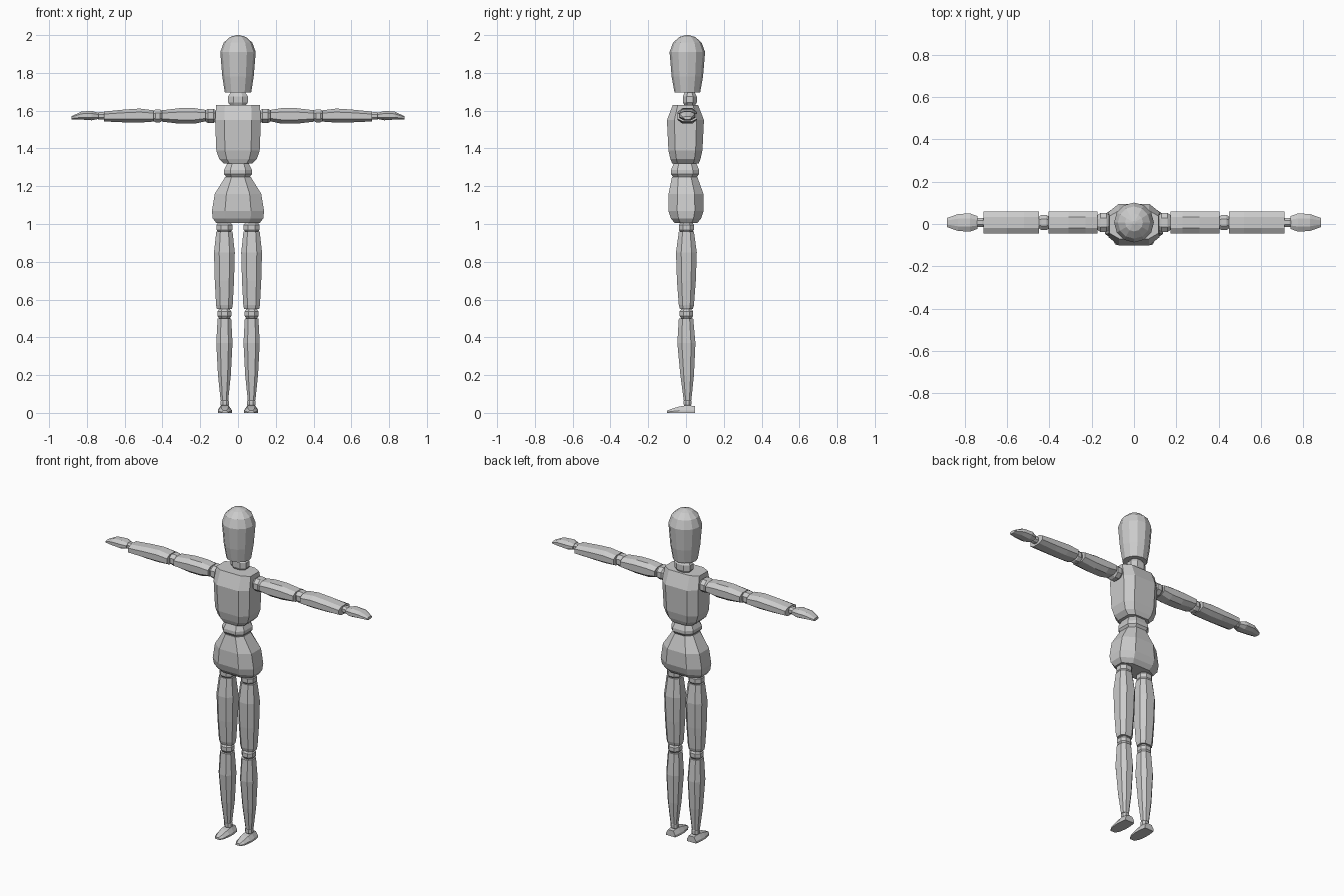
import bpy
import bmesh
import math

default_cube = bpy.data.objects.get("Cube")
if default_cube:
    bpy.data.objects.remove(default_cube, do_unlink=True)

grey = bpy.data.materials.new("plain grey")
grey.use_nodes = True
colour = (0.6, 0.6, 0.6, 1)
grey.diffuse_color = colour
grey.node_tree.nodes["Principled BSDF"].inputs["Base Color"].default_value = colour


def octagon(flat):
    """Chamfered square; flat is the share of each side left uncut."""
    return [(1, -flat), (1, flat), (flat, 1), (-flat, 1),
            (-1, flat), (-1, -flat), (-flat, -1), (flat, -1)]


def circle(sides):
    angles = [math.tau * i / sides for i in range(sides)]
    return [(math.sin(a), -math.cos(a)) for a in angles]


def loft(name, axis, section, stations, location=(0, 0, 0), side=1):
    """Skin a section along an axis.

    Each station is (distance, half width, half depth, depth offset).
    """
    place = {
        "x": lambda t, u, v: (t * side, u, v),
        "y": lambda t, u, v: (u, t, v),
        "z": lambda t, u, v: (u, v, t),
    }[axis]
    bm = bmesh.new()
    rings = []
    for t, width, depth, *rest in stations:
        offset = rest[0] if rest else 0
        rings.append([bm.verts.new(place(t, u * width, v * depth + offset))
                      for u, v in section])
    count = len(section)
    for lower, upper in zip(rings, rings[1:]):
        for i in range(count):
            j = (i + 1) % count
            bm.faces.new((lower[i], lower[j], upper[j], upper[i]))
    bm.faces.new(rings[0])
    bm.faces.new(rings[-1])
    bmesh.ops.recalc_face_normals(bm, faces=bm.faces)
    mesh = bpy.data.meshes.new(name)
    bm.to_mesh(mesh)
    bm.free()
    mesh.materials.append(grey)
    part = bpy.data.objects.new(name, mesh)
    part.location = location
    bpy.context.collection.objects.link(part)
    return part


def joint(name, axis, start, end, width, depth, location=(0, 0, 0), side=1):
    """Faceted barrel that links two limbs."""
    profile = [(0, 0.65), (0.3, 1), (0.7, 1), (1, 0.65)]
    stations = [(start + (end - start) * f, width * r, depth * r)
                for f, r in profile]
    loft(name, axis, octagon(0.45), stations, location, side)


# Head and neck
loft("head", "z", circle(12), [
    (1.697, 0.07, 0.068), (1.78, 0.083, 0.083), (1.91, 0.094, 0.094),
    (1.96, 0.076, 0.076), (1.99, 0.042, 0.042), (2, 0.008, 0.008),
], (0, 0.007, 0))
joint("neck", "z", 1.62, 1.7, 0.053, 0.037, (0, 0.02, 0))

# Trunk
loft("chest", "z", octagon(0.6), [
    (1.32, 0.075, 0.07), (1.345, 0.1, 0.08), (1.39, 0.115, 0.09),
    (1.55, 0.121, 0.098), (1.63, 0.116, 0.067),
], (0, -0.003, 0))
loft("waist", "z", octagon(0.55), [
    (1.245, 0.06, 0.06), (1.265, 0.074, 0.075),
    (1.285, 0.074, 0.075), (1.325, 0.054, 0.058),
], (0, -0.005, 0))
loft("pelvis", "z", octagon(0.5), [
    (1.005, 0.115, 0.06), (1.03, 0.134, 0.08), (1.07, 0.138, 0.093),
    (1.16, 0.123, 0.092), (1.25, 0.067, 0.067, -0.007),
])

foot_section = [(-1, -1), (1, -1), (1, -0.3), (0.55, 1), (-0.55, 1), (-1, -0.3)]

for label, side in (("left", 1), ("right", -1)):
    # Leg, from hip to foot
    leg = (side * 0.072, 0.002, 0)
    joint(label + "_hip", "z", 0.95, 1.015, 0.042, 0.04, leg)
    loft(label + "_thigh", "z", octagon(0.5), [
        (0.55, 0.04, 0.034), (0.57, 0.044, 0.04), (0.7, 0.051, 0.05),
        (0.85, 0.055, 0.055), (0.96, 0.043, 0.04),
    ], leg)
    joint(label + "_knee", "z", 0.495, 0.555, 0.037, 0.036, leg)
    loft(label + "_shin", "z", octagon(0.5), [
        (0.065, 0.02, 0.02, 0.006), (0.2, 0.034, 0.036, 0.004),
        (0.37, 0.043, 0.048), (0.5, 0.036, 0.038, -0.002),
    ], leg)
    joint(label + "_ankle", "z", 0.03, 0.075, 0.022, 0.02,
          (side * 0.07, 0.008, 0))
    loft(label + "_foot", "y", foot_section, [
        (-0.1, 0.016, 0.006, 0.006), (-0.075, 0.03, 0.011, 0.011),
        (-0.035, 0.037, 0.017, 0.017), (0.005, 0.037, 0.02, 0.02),
        (0.048, 0.031, 0.018, 0.018),
    ], (side * 0.07, 0, 0))

    # Arm, from shoulder to hand
    arm = (0, 0.007, 1.572)
    joint(label + "_shoulder", "x", 0.11, 0.18, 0.045, 0.038, arm, side)
    loft(label + "_upper_arm", "x", octagon(0.5), [
        (0.172, 0.052, 0.03, 0.002), (0.23, 0.052, 0.041),
        (0.31, 0.052, 0.041), (0.403, 0.052, 0.03),
    ], arm, side)
    joint(label + "_elbow", "x", 0.395, 0.455, 0.036, 0.034, arm, side)
    loft(label + "_forearm", "x", octagon(0.5), [
        (0.448, 0.052, 0.03), (0.52, 0.052, 0.037, 0.002),
        (0.6, 0.052, 0.034), (0.71, 0.052, 0.026, -0.003),
    ], arm, side)
    joint(label + "_wrist", "x", 0.7, 0.75, 0.022, 0.02, arm, side)
    loft(label + "_hand", "x", octagon(0.45), [
        (0.738, 0.03, 0.016), (0.775, 0.043, 0.025, 0.002),
        (0.83, 0.04, 0.021, 0.002), (0.882, 0.022, 0.008, -0.01),
    ], arm, side)
